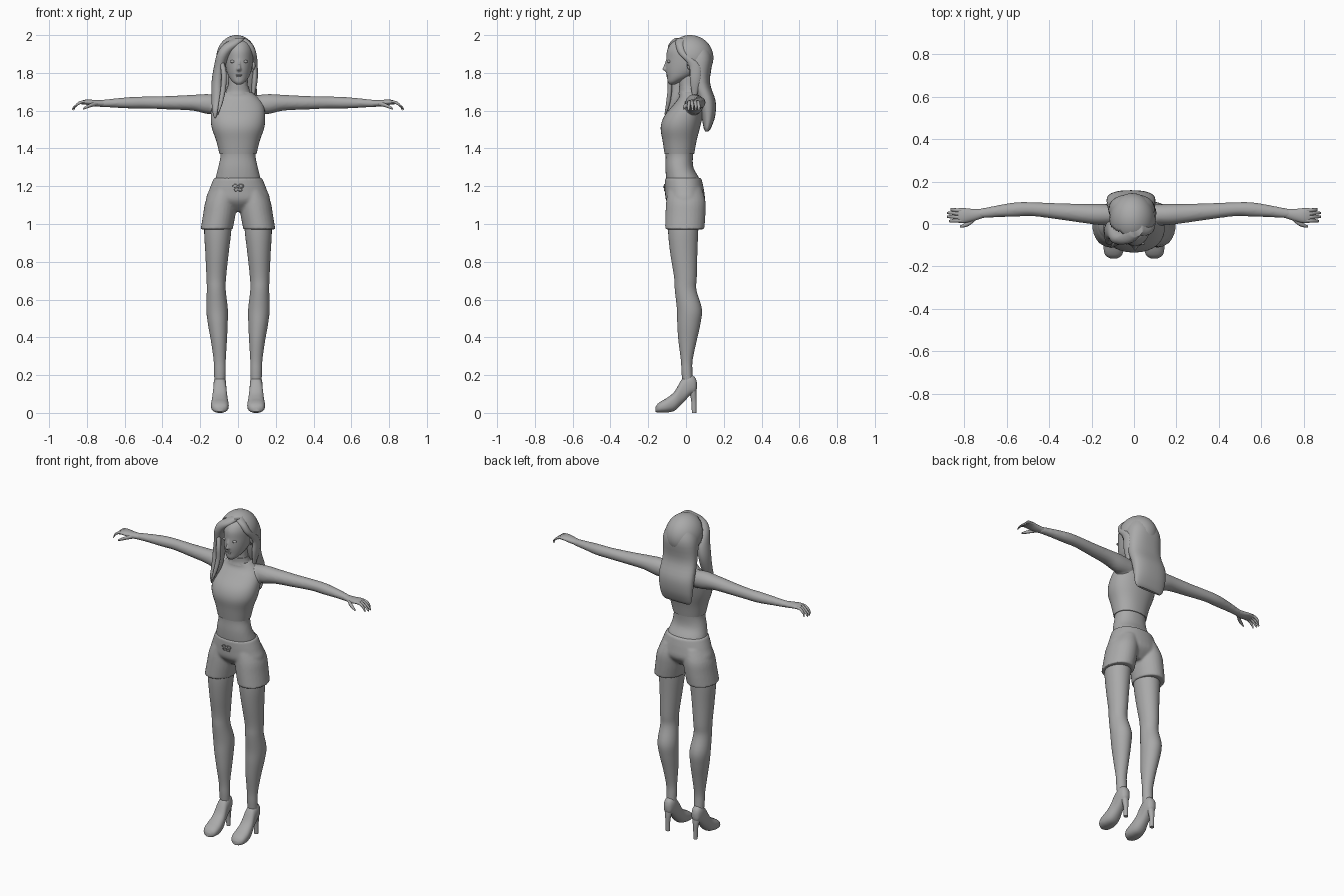
import bpy, bmesh, math
from mathutils import Vector

grey = bpy.data.materials.new("plain_grey")
grey.diffuse_color = (0.4, 0.4, 0.4, 1)


def spline(secs, sub):
    """Catmull-Rom interpolation of section tuples."""
    out = []
    for i in range(len(secs) - 1):
        p0, p1, p2 = secs[max(i - 1, 0)], secs[i], secs[i + 1]
        p3 = secs[min(i + 2, len(secs) - 1)]
        for k in range(sub):
            t = k / sub
            out.append([0.5 * (2 * b + (c - a) * t + (2 * a - 5 * b + 4 * c - d) * t * t
                               + (3 * b - a - 3 * c + d) * t ** 3)
                        for a, b, c, d in zip(p0, p1, p2, p3)])
    return out + [list(secs[-1])]


def loft(bm, secs, axis="z", n=28, power=2.0, flip=False, sub=4):
    """Closed skin through sections (position, centre 1, centre 2, radius 1, radius 2)."""
    rings = []
    for t, c1, c2, r1, r2 in spline(secs, sub):
        ring = []
        for k in range(n):
            a = 2 * math.pi * k / n
            c, s = math.cos(a), math.sin(a)
            u = c1 + max(r1, 0.001) * math.copysign(abs(c) ** (2 / power), c)
            v = c2 + max(r2, 0.001) * math.copysign(abs(s) ** (2 / power), s)
            p = {"z": (u, v, t), "x": (t, u, v), "y": (u, t, v)}[axis]
            ring.append(bm.verts.new((-p[0] if flip else p[0], p[1], p[2])))
        rings.append(ring)
    for a, b in zip(rings, rings[1:]):
        for k in range(n):
            bm.faces.new((a[k], a[(k + 1) % n], b[(k + 1) % n], b[k]))
    bm.faces.new(rings[0])
    bm.faces.new(rings[-1])


def ball(bm, loc, size, seg=24):
    vs = bmesh.ops.create_uvsphere(bm, u_segments=seg, v_segments=seg // 2, radius=1)["verts"]
    for v in vs:
        v.co = Vector([l + s * c for l, s, c in zip(loc, size, v.co)])


def finish(name, bm, voxel=0, smooth=0, mirror=False):
    bmesh.ops.recalc_face_normals(bm, faces=bm.faces[:])
    me = bpy.data.meshes.new(name)
    bm.to_mesh(me)
    bm.free()
    ob = bpy.data.objects.new(name, me)
    bpy.context.collection.objects.link(ob)
    me.materials.append(grey)
    bpy.ops.object.select_all(action="DESELECT")
    ob.select_set(True)
    bpy.context.view_layer.objects.active = ob
    bpy.ops.object.shade_smooth_by_angle(angle=math.radians(45))
    if mirror:
        ob.modifiers.new("mirror", "MIRROR").use_mirror_merge = False
    if voxel:
        m = ob.modifiers.new("blend", "REMESH")
        m.mode, m.voxel_size, m.use_smooth_shade = "VOXEL", voxel, True
        m = ob.modifiers.new("soften", "SMOOTH")
        m.factor, m.iterations = 0.5, smooth
    return ob


def part(name, secs, axis="z", **kw):
    bm = bmesh.new()
    opts = {k: kw.pop(k) for k in ("n", "power", "sub") if k in kw}
    loft(bm, secs, axis, **opts)
    return finish(name, bm, **kw)


# torso, neck and arms blended together
torso = [(1.18, 0, -.005, .13, .09), (1.24, 0, -.017, .12, .088), (1.30, 0, -.035, .105, .074),
         (1.37, 0, -.035, .093, .073), (1.44, 0, -.034, .110, .085), (1.51, 0, -.03, .134, .099),
         (1.57, 0, -.014, .139, .097), (1.63, 0, .015, .13, .078), (1.67, 0, .025, .10, .058),
         (1.70, 0, .02, .065, .05), (1.73, 0, .012, .052, .046), (1.79, 0, .01, .05, .045)]
arm = [(.08, .045, 1.63, .045, .05), (.16, .045, 1.635, .05, .053), (.24, .05, 1.642, .045, .042),
       (.36, .06, 1.642, .038, .036), (.48, .07, 1.643, .033, .032), (.56, .068, 1.642, .034, .031),
       (.66, .058, 1.64, .027, .024), (.74, .047, 1.637, .022, .018)]
bm = bmesh.new()
loft(bm, torso, n=40, power=2.2)
for f in (False, True):
    loft(bm, arm, "x", flip=f)
finish("upper_body", bm, voxel=0.008, smooth=5)

# cropped halter top and collar
part("crop_top", [(z, x, y, a + .005, b + .005) for z, x, y, a, b in torso if 1.36 < z < 1.72],
     n=40, power=2.2)
part("collar", [(1.685, 0, .017, .072, .058), (1.705, 0, .016, .062, .053), (1.73, 0, .012, .056, .05)])

# hands with fingers and thumb
bm = bmesh.new()
loft(bm, [(.71, .05, 1.638, .021, .017), (.76, .042, 1.64, .029, .017),
          (.80, .04, 1.645, .035, .014), (.828, .04, 1.643, .034, .010)], "x", n=20)
for y0, y1, tip in ((.065, .068, .865), (.049, .052, .88), (.032, .034, .88), (.016, .014, .87)):
    loft(bm, [(.80, y0, 1.645, .009, .009), (.835, y0, 1.643, .009, .009),
              (.86, y1, 1.625, .008, .008), (tip, y1, 1.607, .005, .006)], "x", n=10, sub=3)
loft(bm, [(.745, .03, 1.637, .012, .012), (.775, .005, 1.63, .012, .011),
          (.80, -.007, 1.62, .009, .009), (.82, -.012, 1.61, .004, .005)], "x", n=10, sub=3)
finish("hands", bm, mirror=True)

# shorts: pelvis and two legs blended together
bm = bmesh.new()
loft(bm, [(1.065, 0, 0, .09, .05), (1.12, 0, -.003, .166, .10), (1.18, 0, -.008, .153, .103),
          (1.245, 0, -.015, .127, .096)], n=40, power=2.1)
for f in (False, True):
    loft(bm, [(.972, .113, -.007, .085, .104), (1.05, .099, -.003, .086, .106),
              (1.12, .088, -.001, .084, .104), (1.19, .068, -.006, .07, .09)], flip=f)
finish("shorts", bm, voxel=0.007, smooth=4)

# drawstring bow
bm = bmesh.new()
for s in (-1, 1):
    for dz, w in ((.006, .03), (-.012, .022)):
        ring = []
        for k in range(12):
            a = 2 * math.pi * k / 12
            c = Vector((s * w * (.5 + .5 * math.cos(a)), -.115, 1.195 + dz + .008 * math.sin(a)))
            d = Vector((math.cos(a), 0, math.sin(a)))
            ring.append([bm.verts.new(c + .003 * (d * math.cos(b) + Vector((0, math.sin(b), 0))))
                         for b in (i * math.pi / 3 for i in range(6))])
        for i in range(12):
            for j in range(6):
                bm.faces.new((ring[i][j], ring[i][(j + 1) % 6],
                              ring[(i + 1) % 12][(j + 1) % 6], ring[(i + 1) % 12][j]))
ball(bm, (0, -.116, 1.197), (.007, .006, .007), 12)
finish("drawstring_bow", bm)

# legs
part("legs", [(1.10, .1, -.01, .07, .08), (.97, .107, -.015, .072, .08), (.85, .111, -.012, .062, .072),
              (.72, .115, -.003, .052, .06), (.65, .115, -.002, .05, .057), (.55, .111, .018, .057, .066),
              (.47, .107, .015, .052, .061), (.38, .101, .008, .042, .048), (.28, .097, .004, .032, .031),
              (.22, .096, .005, .031, .029), (.15, .096, .01, .028, .028)], mirror=True, n=32)

# high-heeled shoes
part("shoes", [(-.162, .096, .018, .016, .012), (-.15, .096, .025, .036, .023),
               (-.13, .096, .032, .045, .031), (-.10, .096, .041, .047, .039),
               (-.06, .096, .063, .042, .051), (-.02, .096, .115, .035, .066),
               (.02, .096, .147, .033, .056), (.048, .096, .147, .024, .04),
               (.058, .096, .145, .008, .015)], "y", power=2.4, mirror=True)
part("shoe_heels", [(0, .096, .043, .013, .012), (.06, .096, .042, .014, .014),
                    (.10, .096, .038, .02, .018), (.14, .096, .03, .024, .022)], n=16, mirror=True)

# head with nose, lips, eyes and ears
bm = bmesh.new()
loft(bm, [(1.738, .005, -.073, .012, .014), (1.752, .005, -.063, .033, .034), (1.78, .005, -.035, .054, .066),
          (1.82, .005, -.008, .068, .099), (1.87, .005, .004, .075, .108), (1.92, .005, .012, .076, .112),
          (1.96, .005, .015, .062, .09), (1.985, .003, .015, .03, .045)], n=40)
loft(bm, [(1.807, .005, -.10, .006, .008), (1.818, .005, -.108, .012, .018), (1.835, .005, -.105, .008, .014),
          (1.87, .005, -.099, .006, .007)], n=16)
finish("head", bm, voxel=0.005, smooth=4)
bm = bmesh.new()
ball(bm, (.005, -.099, 1.789), (.017, .007, .004), 16)
ball(bm, (.005, -.096, 1.781), (.015, .007, .004), 16)
finish("lips", bm)
bm = bmesh.new()
for s in (-1, 1):
    ball(bm, (.005 + s * .032, -.090, 1.86), (.015, .009, .008), 16)
finish("eyes", bm)
bm = bmesh.new()
for s in (-1, 1):
    ball(bm, (.005 + s * .078, .02, 1.845), (.01, .016, .028), 16)
finish("ears", bm)

# hair cap, open around the face
bm = bmesh.new()
ball(bm, (-.008, .022, 1.88), (.107, .123, .12), 56)
bmesh.ops.delete(bm, context="FACES", geom=[
    f for f in bm.faces if (c := f.calc_center_median()).y < -.03 + (1.95 - c.z) * .4 and c.z < 1.965
    or c.z < 1.80])
cap = finish("hair_cap", bm)
cap.modifiers.new("thickness", "SOLIDIFY").thickness = 0.01

# long back hair
part("back_hair", [(1.94, -.008, .05, .08, .07), (1.87, -.01, .065, .106, .075), (1.75, -.012, .075, .11, .052),
                   (1.65, -.014, .11, .115, .047), (1.57, -.015, .118, .11, .036),
                   (1.51, -.015, .113, .10, .02), (1.49, -.015, .11, .085, .008)], n=36, power=2.4)

# swept front locks
bm = bmesh.new()
loft(bm, [(1.985, .01, -.03, .03, .03), (1.95, -.035, -.065, .042, .027), (1.90, -.077, -.062, .034, .034),
          (1.83, -.098, -.035, .03, .045), (1.75, -.108, -.03, .032, .045), (1.66, -.11, -.05, .03, .035),
          (1.60, -.118, -.075, .018, .022), (1.56, -.122, -.085, .004, .006)], n=20)
loft(bm, [(1.88, -.092, -.06, .012, .012), (1.80, -.075, -.085, .014, .012), (1.72, -.078, -.085, .014, .012),
          (1.64, -.092, -.095, .011, .011), (1.58, -.108, -.11, .003, .004)], n=14)
loft(bm, [(1.985, .015, -.02, .025, .03), (1.95, .05, -.03, .028, .025), (1.90, .08, -.012, .018, .026),
          (1.84, .09, .045, .014, .03), (1.76, .088, .05, .016, .03), (1.68, .08, .045, .008, .012)], n=18)
finish("front_locks", bm)
